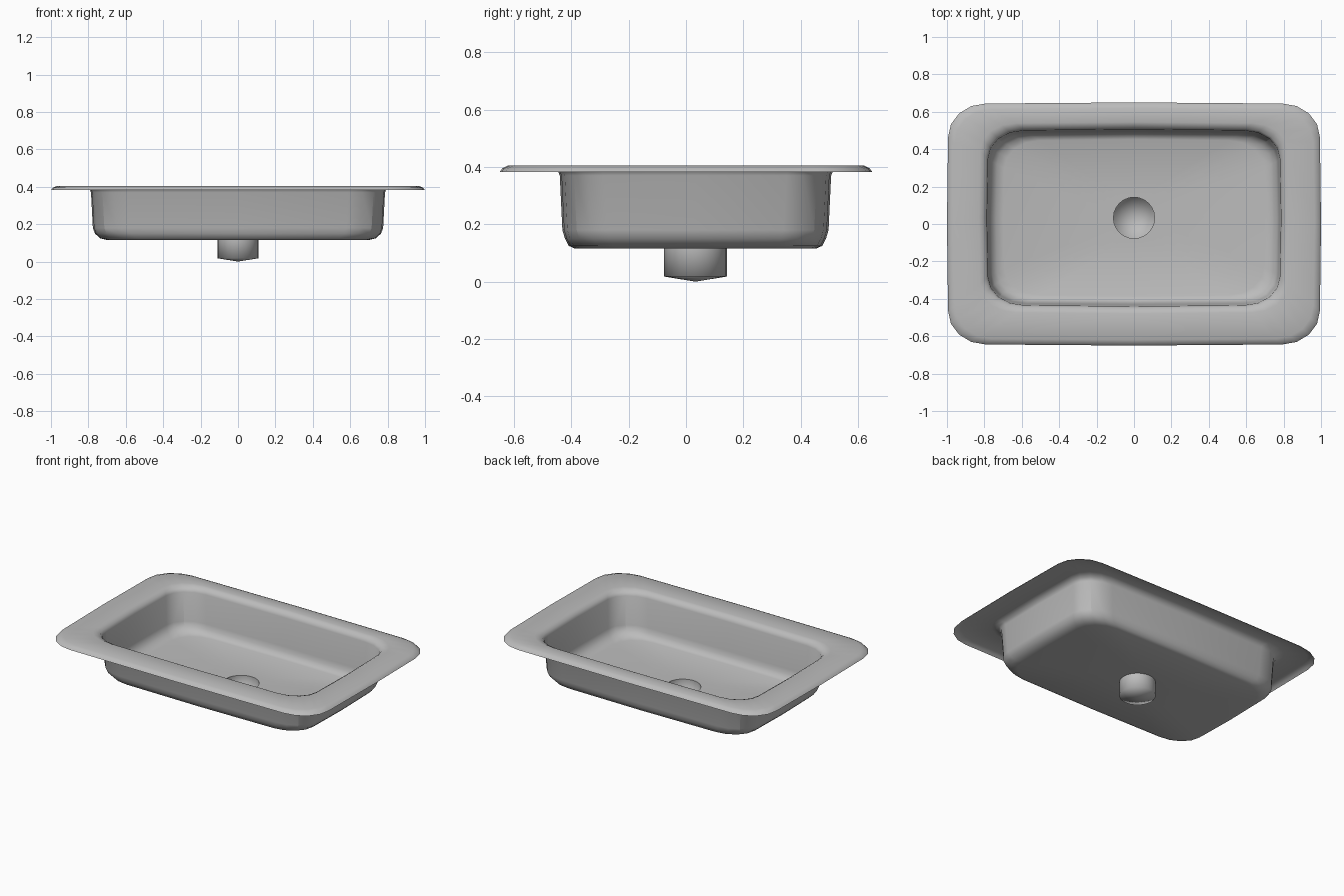
import bpy, bmesh, math

cube = bpy.data.objects.get("Cube")
if cube:
    bpy.data.objects.remove(cube, do_unlink=True)

steel = bpy.data.materials.new("brushed grey")
steel.use_nodes = True
grey = (0.5, 0.5, 0.5, 1)
steel.diffuse_color = grey
steel.node_tree.nodes["Principled BSDF"].inputs["Base Color"].default_value = grey

CORNER = 4                 # arc steps per corner
RING = 4 * (CORNER + 2)    # corner points plus one middle point per side
BOWL_Y = 0.033             # the bowl sits slightly towards the back


def rounded_ring(bm, hx, hy, rx, ry, z, cy=0.0, bulge=0.006):
    """Rounded rectangle whose sides bow out slightly in the middle."""
    pts = []
    for side in range(4):
        a = side * math.pi / 2
        c, s = round(math.cos(a)), round(math.sin(a))
        pts.append((c * hx, s * hy))
        for i in range(CORNER + 1):
            t = a + i * math.pi / 2 / CORNER
            sx = 1 if side in (0, 3) else -1
            sy = 1 if side in (0, 1) else -1
            pts.append((sx * (hx - bulge - rx) + rx * math.cos(t),
                        sy * (hy - bulge - ry) + ry * math.sin(t)))
    return [bm.verts.new((x, y + cy, z)) for x, y in pts]


def circle_ring(bm, r, z, cy):
    step = 2 * math.pi / RING
    return [bm.verts.new((r * math.cos(k * step), cy + r * math.sin(k * step), z))
            for k in range(RING)]


def loft(bm, rings):
    for a, b in zip(rings, rings[1:]):
        for i in range(RING):
            j = (i + 1) % RING
            bm.faces.new((a[i], a[j], b[j], b[i]))


def finish(bm, name, creases=()):
    for f in bm.faces:
        f.smooth = True
    for e in bm.edges:
        if len(e.link_faces) == 2 and e.calc_face_angle() > math.radians(50):
            e.smooth = False
    for e in creases:
        e.smooth = False
    mesh = bpy.data.meshes.new(name)
    bm.to_mesh(mesh)
    bm.free()
    mesh.materials.append(steel)
    obj = bpy.data.objects.new(name, mesh)
    bpy.context.collection.objects.link(obj)
    return obj


# Sink basin: rolled rim, opening lip, walls and floor around the drain hole
bm = bmesh.new()
rim = [(1.00, 0.65, 0.382), (0.99, 0.64, 0.395), (0.965, 0.62, 0.405)]
rings = [rounded_ring(bm, hx, hy, 0.2, 0.18, z) for hx, hy, z in rim]
bowl = [(0.83, 0.512, 0.405), (0.815, 0.50, 0.401), (0.795, 0.482, 0.39),
        (0.786, 0.473, 0.37), (0.776, 0.464, 0.18), (0.765, 0.455, 0.15),
        (0.738, 0.442, 0.125), (0.70, 0.42, 0.115)]
rings += [rounded_ring(bm, hx, hy, 0.19, 0.15, z, BOWL_Y) for hx, hy, z in bowl]
rings.append(circle_ring(bm, 0.11, 0.115, BOWL_Y))
loft(bm, rings)
# Pressed vertical crease at each wall corner
creases = []
for upper, lower in zip(rings[6:8], rings[7:9]):
    for side in range(4):
        k = side * (CORNER + 2) + 1 + CORNER // 2
        creases.append(bm.edges.get((upper[k], lower[k])))
finish(bm, "sink_basin", creases)

# Drain cup with a shallow conical bottom
bm = bmesh.new()
cup = [circle_ring(bm, 0.11, z, BOWL_Y) for z in (0.115, 0.018)]
loft(bm, cup)
tip = bm.verts.new((0, BOWL_Y, 0))
for i in range(RING):
    bm.faces.new((cup[1][i], cup[1][(i + 1) % RING], tip))
finish(bm, "drain_cup")
